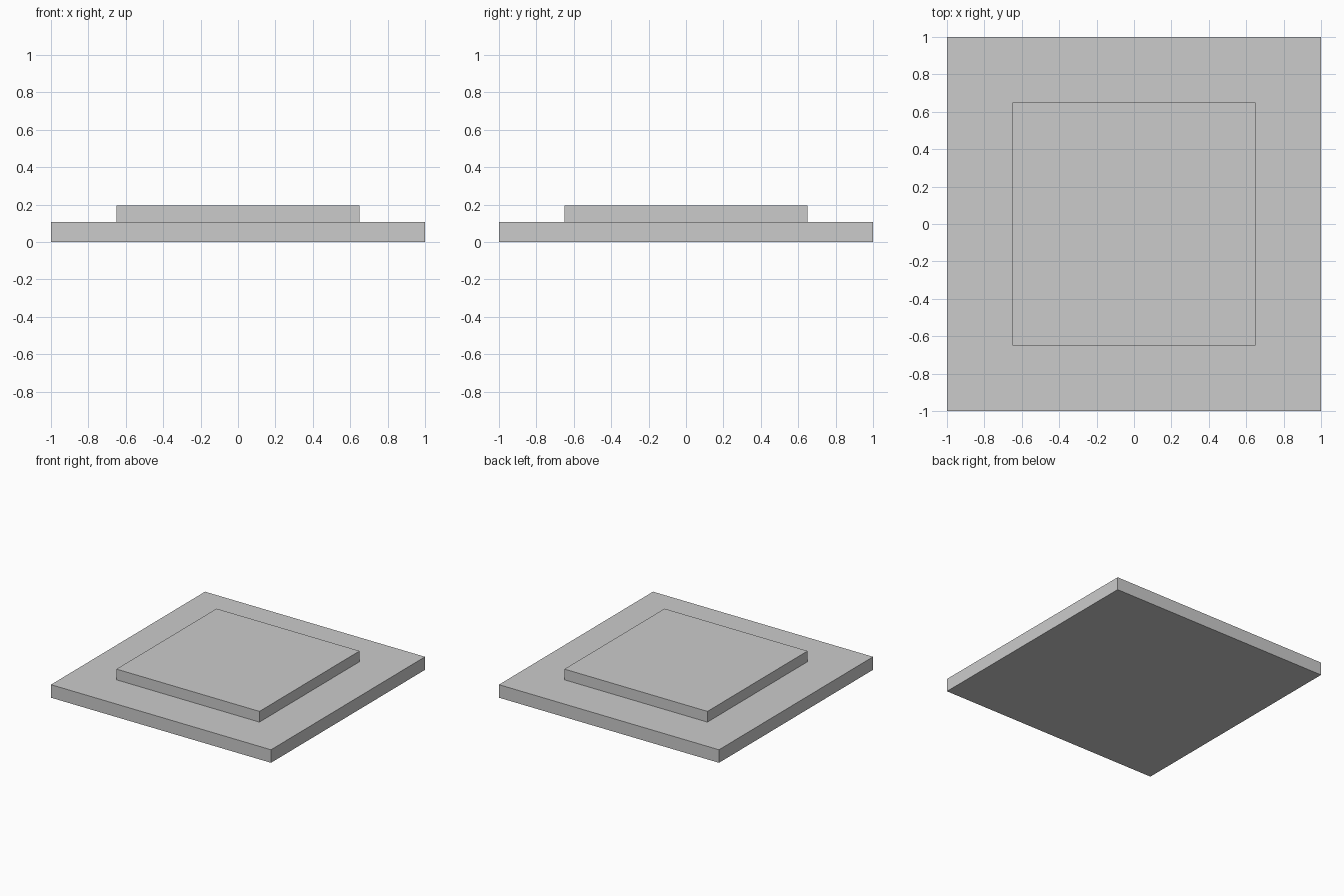
import bpy

if "Cube" in bpy.data.objects:
    bpy.data.objects.remove(bpy.data.objects["Cube"])


def slab(name, width, z_bottom, z_top):
    """Square slab centred on the origin between two heights."""
    bpy.ops.mesh.primitive_cube_add(size=1, location=(0, 0, (z_bottom + z_top) / 2))
    obj = bpy.context.object
    obj.name = name
    obj.scale = (width, width, z_top - z_bottom)
    bpy.ops.object.transform_apply(location=False, rotation=False, scale=True)
    return obj


BASE_TOP = 0.107

# Wide lower plate
slab("base_plate", 2.0, 0.0, BASE_TOP)

# Smaller raised step on top
slab("raised_step", 1.3, BASE_TOP, 0.195)
